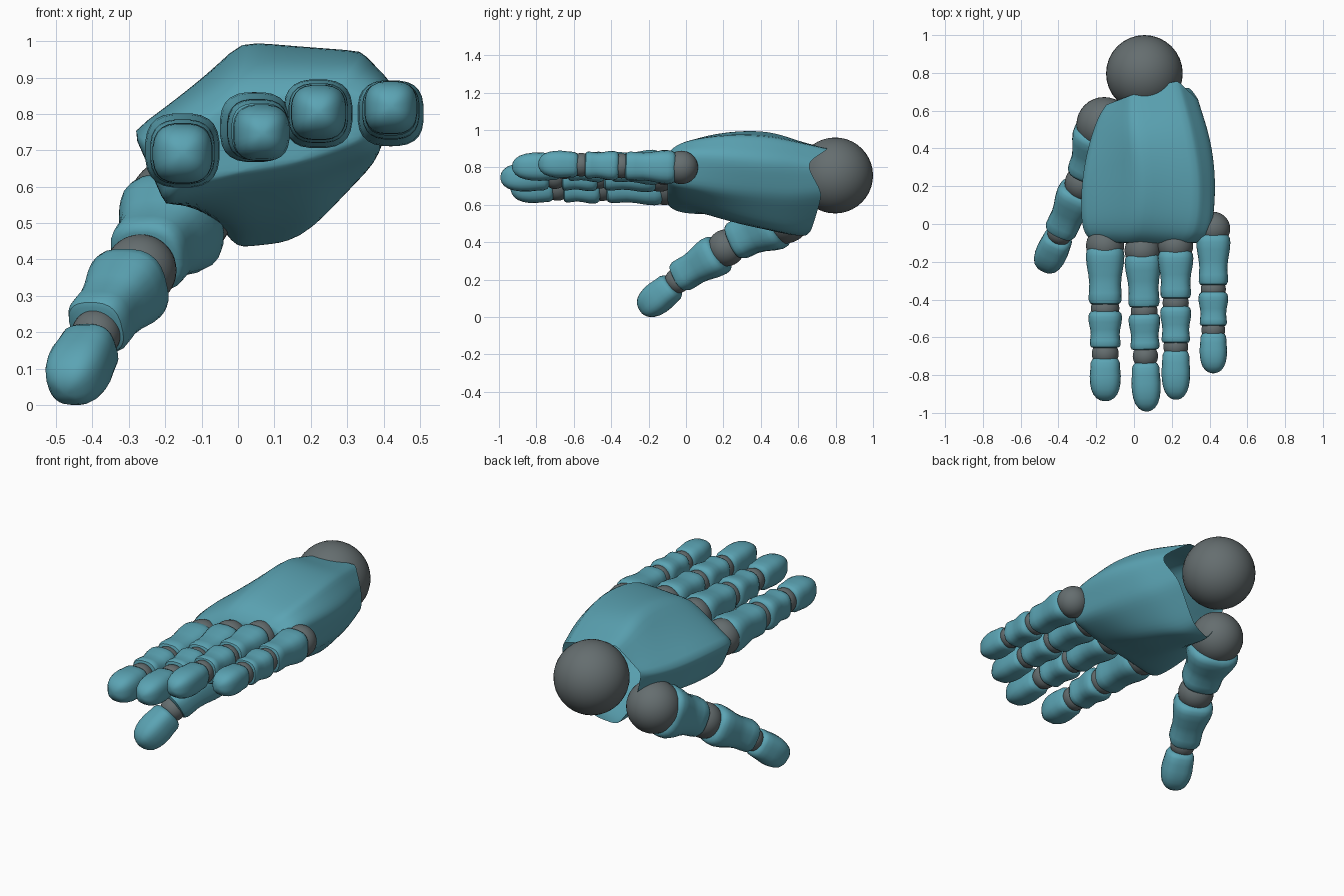
import bpy, bmesh, math
from mathutils import Vector

if "Cube" in bpy.data.objects:
    bpy.data.objects.remove(bpy.data.objects["Cube"])


def material(name, rgb):
    m = bpy.data.materials.new(name)
    m.diffuse_color = (*rgb, 1)
    m.use_nodes = True
    m.node_tree.nodes["Principled BSDF"].inputs["Base Color"].default_value = m.diffuse_color
    return m


TEAL = material("teal_shell", (0.105, 0.37, 0.455))
GREY = material("grey_joint", (0.13, 0.155, 0.16))


def finish(bm, name, mat, angle=40):
    bmesh.ops.recalc_face_normals(bm, faces=bm.faces)
    me = bpy.data.meshes.new(name)
    bm.to_mesh(me)
    bm.free()
    me.materials.append(mat)
    me.shade_smooth()
    me.set_sharp_from_angle(angle=math.radians(angle))
    ob = bpy.data.objects.new(name, me)
    bpy.context.collection.objects.link(ob)
    return ob


def ball(name, centre, r):
    bm = bmesh.new()
    bmesh.ops.create_uvsphere(bm, u_segments=32, v_segments=20, radius=r)
    bmesh.ops.translate(bm, vec=Vector(centre), verts=bm.verts)
    return finish(bm, name, GREY)


def bridge(bm, a, b):
    n = len(a)
    return [bm.faces.new((a[i], a[(i + 1) % n], b[(i + 1) % n], b[i])) for i in range(n)]


# (fraction of length, fraction of radius)
BONE = [(0, .72), (.02, .86), (.07, .96), (.16, 1), (.3, .97), (.5, .87), (.65, .83),
        (.8, .86), (.92, .87), (.98, .8), (1, .68)]
TIP = [(0, .68), (.03, .82), (.1, .92), (.25, .95), (.42, 1), (.58, .99), (.72, .92),
       (.84, .79), (.93, .58), (.98, .34), (1, .12)]


def segment(name, p0, p1, r0, r1, profile, sides=24):
    """Rounded-square shell swept between two points."""
    p0, p1 = Vector(p0), Vector(p1)
    rot = (p1 - p0).to_track_quat('Z', 'Y')
    bm = bmesh.new()
    rings = []
    for t, f in profile:
        r = (r0 + (r1 - r0) * t) * f
        ring = []
        for i in range(sides):
            a = 2 * math.pi * (i + .5) / sides
            c, s = math.cos(a), math.sin(a)
            x = math.copysign(abs(c) ** .72, c)
            y = math.copysign(abs(s) ** .72, s)
            ring.append(bm.verts.new(p0.lerp(p1, t) + rot @ Vector((x * r, y * r, 0))))
        rings.append(ring)
    for a, b in zip(rings, rings[1:]):
        bridge(bm, a, b)
    bm.faces.new(rings[0])
    bm.faces.new(rings[-1])
    return finish(bm, name, TEAL)


# Palm: creased loft, each row is depth followed by eight (x, z) corners
SECTIONS = [
    (-.10, (-.21, .70), (-.02, .83), (.27, .87), (.36, .84), (.34, .73), (.17, .67), (0, .64), (-.18, .60)),
    (-.06, (-.27, .73), (0, .90), (.31, .92), (.41, .87), (.38, .70), (.18, .63), (0, .60), (-.20, .56)),
    (.04, (-.292, .75), (.02, .957), (.34, .955), (.435, .88), (.39, .69), (.20, .60), (0, .57), (-.20, .545)),
    (.25, (-.285, .76), (.03, 1.0), (.345, .978), (.45, .86), (.38, .66), (.22, .52), (0, .50), (-.20, .56)),
    (.45, (-.24, .75), (0, 1.0), (.31, .967), (.42, .84), (.36, .65), (.20, .47), (0, .46), (-.16, .58)),
    (.58, (-.19, .76), (-.02, .95), (.28, .94), (.375, .83), (.33, .64), (.15, .44), (-.01, .43), (-.11, .58)),
]
# Ragged wrist rim: (x, y, z)
RIM = [(-.15, .63, .77), (-.02, .68, .92), (.23, .76, .90), (.355, .64, .82),
       (.29, .73, .66), (.13, .67, .46), (0, .635, .43), (-.10, .61, .58)]

bm = bmesh.new()
crease = bm.edges.layers.float.new("crease_edge")
rings = [[bm.verts.new((x, row[0], z)) for x, z in row[1:]] for row in SECTIONS]
rings.append([bm.verts.new(p) for p in RIM])
for a, b in zip(rings, rings[1:]):
    bridge(bm, a, b)
    for i, (u, v) in enumerate(zip(a, b)):
        bm.edges.get((u, v))[crease] = (.6, .5, .55, .3, .4, .35, .4, .6)[i]
bm.faces.new(rings[0])
for i in range(8):
    bm.edges.get((rings[-1][i], rings[-1][(i + 1) % 8]))[crease] = 1
    bm.edges.get((rings[0][i], rings[0][(i + 1) % 8]))[crease] = .5
palm = finish(bm, "palm", TEAL, 180)
sub = palm.modifiers.new("rounding", 'SUBSURF')
sub.levels = sub.render_levels = 3

# Wrist
ball("wrist_joint", (.055, .797, .757), .203)

# Fingers: base x, tip x, base z, tip z, radius, then depth of
# knuckle, first bone, middle joint, second bone, end joint, tip
FINGERS = {
    "index": (-.153, -.152, .70, .69, .103, -.115, (-.12, -.425), -.447, (-.46, -.655), -.687, (-.71, -.938)),
    "middle": (.045, .068, .765, .745, .097, -.14, (-.16, -.44), -.462, (-.475, -.665), -.70, (-.735, -.992)),
    "ring": (.22, .222, .80, .805, .095, -.115, (-.14, -.395), -.418, (-.435, -.63), -.65, (-.67, -.93)),
    "little": (.42, .42, .80, .82, .091, -.025, (-.055, -.325), -.345, (-.36, -.54), -.56, (-.577, -.79)),
}
for name, (x0, x1, z0, z1, r, knuckle, bone1, mid, bone2, end, tip) in FINGERS.items():
    def at(y):
        t = (y - knuckle) / (tip[1] - knuckle)
        return (x0 + (x1 - x0) * t, y, z0 + (z1 - z0) * t)

    ball(name + "_knuckle", at(knuckle), r * .98)
    segment(name + "_first_bone", at(bone1[0]), at(bone1[1]), r, r * .98, BONE)
    ball(name + "_middle_joint", at(mid), r * .73)
    segment(name + "_second_bone", at(bone2[0]), at(bone2[1]), r * .86, r * .92, BONE)
    ball(name + "_end_joint", at(end), r * .69)
    segment(name + "_tip", at(tip[0]), at(tip[1]), r * .82, r * .78, TIP)

# Thumb
ball("thumb_base_joint", (-.158, .525, .54), .147)
segment("thumb_first_bone", (-.17, .49, .515), (-.255, .255, .40), .15, .118, BONE)
ball("thumb_middle_joint", (-.268, .215, .37), .099)
segment("thumb_second_bone", (-.285, .185, .345), (-.392, -.04, .21), .112, .098, BONE)
ball("thumb_end_joint", (-.39, -.045, .195), .068)
segment("thumb_tip", (-.398, -.068, .172), (-.475, -.238, .03), .085, .083, TIP)
